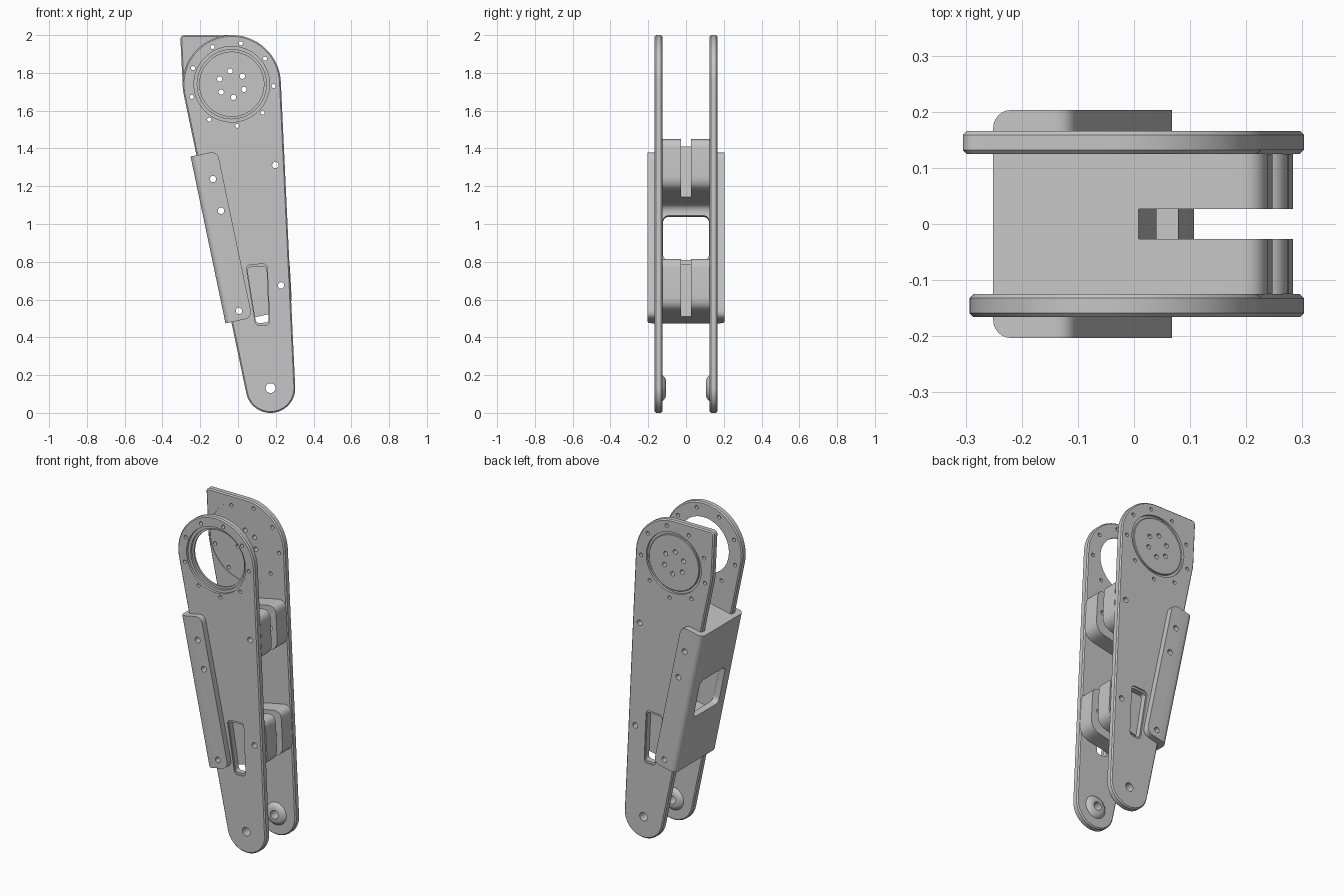
import bpy, bmesh
from math import sin, cos, tan, radians
from mathutils import Vector

if "Cube" in bpy.data.objects:
    bpy.data.objects.remove(bpy.data.objects["Cube"])

grey = bpy.data.materials.new("machined grey")
grey.use_nodes = True
COLOR = (0.56, 0.56, 0.56, 1)
grey.diffuse_color = COLOR
grey.node_tree.nodes["Principled BSDF"].inputs["Base Color"].default_value = COLOR


# ---- helpers: outlines live in the x-z plane and are extruded along y ----
def arc(c, r, a0, a1, n=32):
    angles = [radians(a0 + (a1 - a0) * i / n) for i in range(n + 1)]
    return [(c[0] + r * cos(t), c[1] + r * sin(t)) for t in angles]


def circle(c, r, n=24):
    return arc(c, r, 0, 360, n)[:-1]


def rounded(corners, steps=8):
    """Polygon from (point, radius) pairs, with each corner rounded."""
    out = []
    for i, (p, r) in enumerate(corners):
        p = Vector(p)
        u = (Vector(corners[i - 1][0]) - p).normalized()
        v = (Vector(corners[(i + 1) % len(corners)][0]) - p).normalized()
        if r == 0:
            out.append(p)
            continue
        t = r / tan(u.angle(v) / 2)
        for k in range(steps + 1):
            s = k / steps
            out.append(p + u * t * (1 - s) ** 2 + v * t * s ** 2)
    return out


def prism(name, outline, y0, y1, chamfer=0):
    bm = bmesh.new()
    base = bm.faces.new([bm.verts.new((x, y0, z)) for x, z in outline])
    ext = bmesh.ops.extrude_face_region(bm, geom=[base], use_keep_orig=True)
    moved = [g for g in ext["geom"] if isinstance(g, bmesh.types.BMVert)]
    bmesh.ops.translate(bm, verts=moved, vec=(0, y1 - y0, 0))
    bmesh.ops.recalc_face_normals(bm, faces=bm.faces)
    if chamfer:
        rim = [e for e in bm.edges if abs(e.verts[0].co.y - e.verts[1].co.y) < 1e-5]
        bmesh.ops.bevel(bm, geom=rim, offset=chamfer, segments=1, affect='EDGES')
    return add(name, bm)


def add(name, bm):
    me = bpy.data.meshes.new(name)
    bm.to_mesh(me)
    bm.free()
    me.materials.append(grey)
    ob = bpy.data.objects.new(name, me)
    bpy.context.collection.objects.link(ob)
    return ob


def round_edges(ob, test, offset):
    bm = bmesh.new()
    bm.from_mesh(ob.data)
    bmesh.ops.bevel(bm, geom=[e for e in bm.edges if test(e)], offset=offset,
                    segments=6, profile=0.5, affect='EDGES')
    bm.to_mesh(ob.data)
    bm.free()


def activate(ob):
    bpy.ops.object.select_all(action='DESELECT')
    ob.select_set(True)
    bpy.context.view_layer.objects.active = ob


def subtract(ob, tool):
    mod = ob.modifiers.new("cut", 'BOOLEAN')
    mod.operation, mod.solver, mod.object = 'DIFFERENCE', 'EXACT', tool
    activate(ob)
    bpy.ops.object.modifier_apply(modifier=mod.name)
    bpy.data.objects.remove(tool)


def cut(ob, outline, y0=-1, y1=1):
    subtract(ob, prism("cutter", outline, min(y0, y1), max(y0, y1)))


# ---- main dimensions ----
HUB, HUB_R = (-0.033, 1.74), 0.26
TIP, TIP_R = (0.172, 0.131), 0.131
RIGHT, LEFT = 2.7, 191.82             # tangent angles of the plate edges
TILT = radians(LEFT - 180)
INNER, OUTER, FLANGE = 0.125, 0.166, 0.203
PIN_HOLES = [(-0.132, 1.238), (-0.09, 1.07), (0.005, 0.54)]
EDGE_HOLES = [(0.198, 1.312), (0.228, 0.675)]


def along(a, b):
    """Point a down the slanted left edge and b across from it."""
    return (-0.251 + a * sin(TILT) + b * cos(TILT), 1.357 - a * cos(TILT) + b * sin(TILT))


# ---- side plates ----
tip_arc = arc(TIP, TIP_R, LEFT, 360 + RIGHT)
front_outline = arc(HUB, HUB_R, RIGHT, LEFT, 56) + tip_arc
back_outline = (arc(HUB, HUB_R, RIGHT, 90, 28) + arc((-0.283, 1.978), 0.022, 90, 178, 6)
                + arc(HUB, HUB_R, 181, LEFT, 4) + tip_arc)
slot = [(0.042, 0.783), (0.154, 0.79), (0.168, 0.466), (0.094, 0.462)]
slot_mid = sum((Vector(p) for p in slot), Vector((0, 0))) / 4
slot_inner = [slot_mid + (Vector(p) - slot_mid) * 0.92 for p in slot]

front = prism("front_plate", front_outline, -OUTER, -INNER, 0.007)
back = prism("back_plate", back_outline, INNER, OUTER, 0.007)
for plate, side in ((front, -1), (back, 1)):
    for k in range(9):
        t = radians(40 * k - 2.5)
        cut(plate, circle((HUB[0] + 0.222 * cos(t), HUB[1] + 0.222 * sin(t)), 0.011, 14))
    for c in PIN_HOLES + EDGE_HOLES:
        cut(plate, circle(c, 0.017, 18))
    cut(plate, circle(TIP, 0.026))
    cut(plate, rounded([(p, 0.022) for p in slot_inner]))
    cut(plate, rounded([(p, 0.026) for p in slot]), side * (OUTER - 0.008), side * 0.3)

# stepped bearing opening in front
cut(front, circle(HUB, 0.17, 64))
cut(front, circle(HUB, 0.183, 64), -0.3, -OUTER + 0.03)
cut(front, circle(HUB, 0.2, 64), -0.3, -OUTER + 0.016)

# bolted hub inside a ring groove on the back, faint round recess inside
cut(back, circle(HUB, 0.245, 64), 0, INNER + 0.003)
cut(back, circle(HUB, 0.186, 64), OUTER - 0.014, 0.3)
hub = prism("hub_disc", circle(HUB, 0.17, 64), OUTER - 0.016, OUTER - 0.002, 0.003)
for k in range(6):
    t = radians(60 * k + 37)
    bolt = circle((HUB[0] + 0.07 * cos(t), HUB[1] + 0.07 * sin(t)), 0.014, 16)
    cut(back, bolt)
    cut(hub, bolt)

# ---- domed bosses around the tip holes ----
bosses = []
for name, side in (("front_boss", -1), ("back_boss", 1)):
    bm = bmesh.new()
    rings = []
    for r, rise in ((0.072, -0.004), (0.063, 0.007), (0.054, 0.014), (0.042, 0.019)):
        rings.append([bm.verts.new((x, side * (INNER - rise), z)) for x, z in circle(TIP, r, 32)])
    for lo, hi in zip(rings, rings[1:]):
        for i in range(32):
            j = (i + 1) % 32
            bm.faces.new((lo[i], lo[j], hi[j], hi[i]))
    bm.faces.new(rings[0])
    bm.faces.new(rings[-1])
    bmesh.ops.recalc_face_normals(bm, faces=bm.faces)
    boss = add(name, bm)
    cut(boss, circle(TIP, 0.026))
    bosses.append(boss)

# ---- channel bracket wrapped round the left edges ----
LENGTH, WIDTH, WALL = 0.902, 0.145, 0.037
bracket = prism("channel_bracket", rounded([
    (along(0, 0), 0), (along(0, WIDTH), 0.045),
    (along(LENGTH, WIDTH), 0.045), (along(LENGTH, 0), 0)]), -FLANGE, FLANGE)
spine = Vector((along(LENGTH / 2, 0)[0], 0, along(LENGTH / 2, 0)[1]))


def is_bend(e):
    mid = (e.verts[0].co + e.verts[1].co) / 2
    mid.y = 0
    return e.calc_length() > 0.8 and (mid - spine).length < 0.01


round_edges(bracket, is_bend, 0.032)
cut(bracket, [along(-1, WALL), along(-1, 1), along(2, 1), along(2, WALL)], -OUTER, OUTER)
for c in PIN_HOLES:
    cut(bracket, circle(c, 0.017, 18))

# rounded window through the web
window = prism("window_cutter", [along(0.327, -0.1), along(0.327, 0.1),
                                 along(0.567, 0.1), along(0.567, -0.1)], -0.122, 0.122)
across = Vector((cos(TILT), 0, sin(TILT)))
round_edges(window, lambda e: abs((e.verts[1].co - e.verts[0].co).normalized().dot(across)) > 0.99,
            0.03)
subtract(bracket, window)

# ---- forked spacers between the plates, the upper one filleted into the web ----
spacers = []
for name, top, low, end, fork, fillet in (
        ("upper_spacer", 0, 0.27, (0.497, 0.456), (0.265, 0.241), 0.055),
        ("lower_spacer", 0.627, LENGTH, (0.403, 0.361), (0.206, 0.177), 0)):
    profile = [(along(top, WALL - 0.01), 0), (along(top, end[0]), 0.05),
               (along(low, end[1]), 0.08)]
    if fillet:
        profile += [(along(low, WALL), fillet), (along(low + fillet + 0.001, WALL), 0)]
    profile.append((along(low + fillet, WALL - 0.01), 0))
    body = prism(name, rounded(profile), -INNER, INNER)
    slope = (fork[1] - fork[0]) / (low - top)
    cut(body, [along(top - 0.1, fork[0] - 0.1 * slope), along(top - 0.1, 0.8),
               along(low + 0.1, 0.8), along(low + 0.1, fork[1] + 0.1 * slope)], -0.027, 0.027)
    for c in PIN_HOLES + EDGE_HOLES:
        cut(body, circle(c, 0.017, 18))
    spacers.append(body)

for ob in [front, back, hub, bracket] + bosses + spacers:
    activate(ob)
    bpy.ops.object.shade_smooth_by_angle(angle=radians(28))
